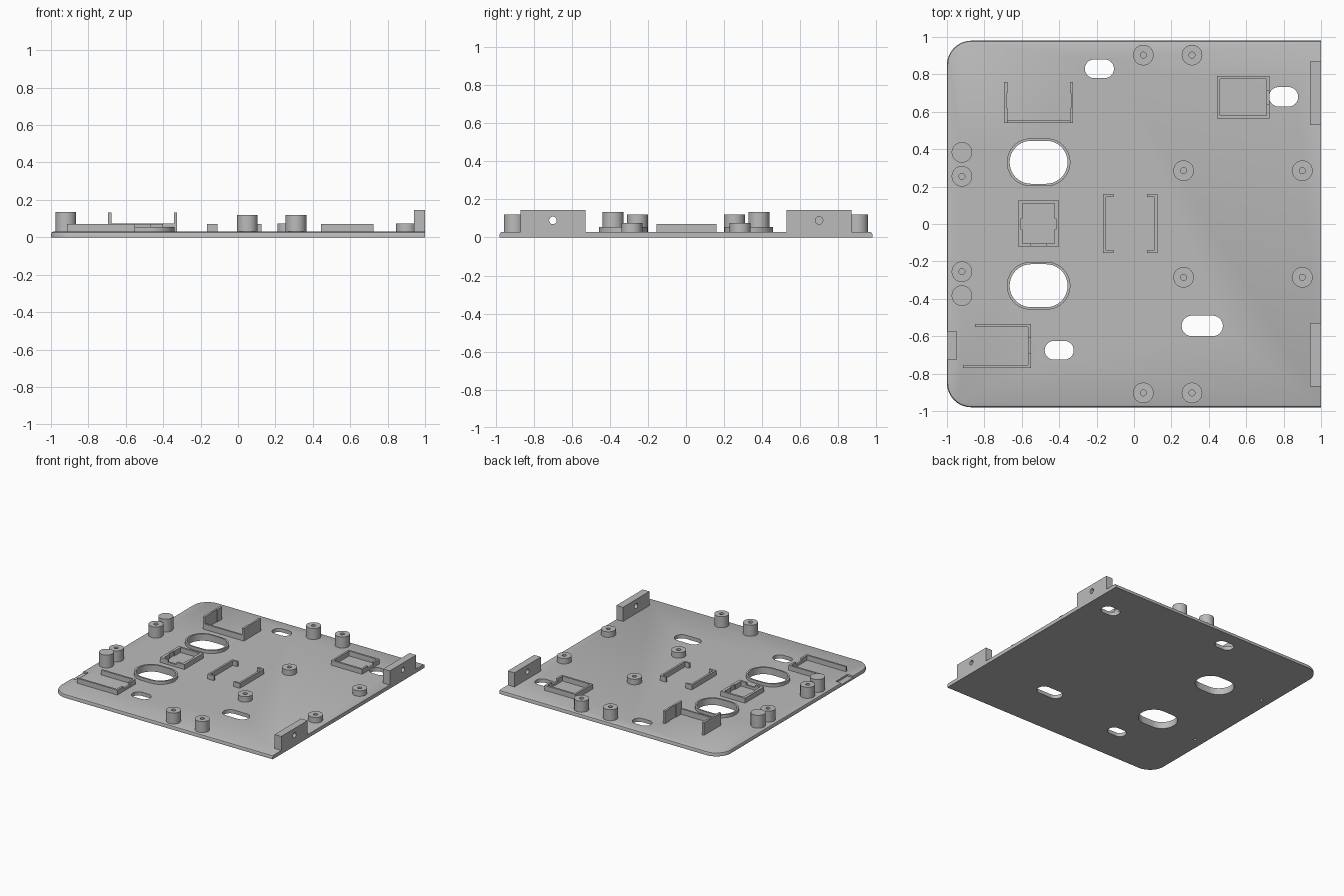
import bpy, bmesh
from math import cos, sin, pi
from mathutils import Matrix, Vector

cube = bpy.data.objects.get("Cube")
if cube:
    bpy.data.objects.remove(cube)

grey = bpy.data.materials.new("plain grey")
grey.use_nodes = True
grey.diffuse_color = (0.5, 0.5, 0.5, 1)
grey.node_tree.nodes["Principled BSDF"].inputs["Base Color"].default_value = (0.5, 0.5, 0.5, 1)

TOP = 0.03          # upper face of the base plate
SINK = TOP - 0.004  # parts start slightly inside the plate


def finish(name, bm, smooth=False):
    bmesh.ops.recalc_face_normals(bm, faces=bm.faces)
    mesh = bpy.data.meshes.new(name)
    bm.to_mesh(mesh)
    bm.free()
    mesh.materials.append(grey)
    ob = bpy.data.objects.new(name, mesh)
    bpy.context.collection.objects.link(ob)
    if smooth:
        activate(ob)
        bpy.ops.object.shade_smooth_by_angle(angle=pi / 6)
    return ob


def activate(ob):
    bpy.ops.object.select_all(action='DESELECT')
    ob.select_set(True)
    bpy.context.view_layer.objects.active = ob


def outline(x0, x1, y0, y1, left, right=None, seg=10):
    """Rounded rectangle with separate radii for its left and right corners."""
    right = left if right is None else right
    pts = []
    for k, (x, y, sx, sy, r) in enumerate([(x1, y1, 1, 1, right), (x0, y1, -1, 1, left),
                                           (x0, y0, -1, -1, left), (x1, y0, 1, -1, right)]):
        steps = seg if r else 0
        for i in range(steps + 1):
            a = (k + i / max(steps, 1)) * pi / 2
            pts.append((x - sx * r + r * cos(a), y - sy * r + r * sin(a)))
    return pts


def circle(x, y, r, n=32):
    return [(x + r * cos(2 * pi * i / n), y + r * sin(2 * pi * i / n)) for i in range(n)]


def slot(x, y, w, d):
    r = d / 2 - 0.0005
    return outline(x - w / 2, x + w / 2, y - d / 2, y + d / 2, r)


def loft(name, loops, ring=False, smooth=True):
    """Skin a stack of (outline, z); close as a ring or cap both ends."""
    bm = bmesh.new()
    rows = [[bm.verts.new((x, y, z)) for x, y in pts] for pts, z in loops]
    for a, b in zip(rows, rows[1:] + rows[:1] if ring else rows[1:]):
        for i in range(len(a)):
            j = (i + 1) % len(a)
            bm.faces.new((a[i], a[j], b[j], b[i]))
    if not ring:
        bm.faces.new(rows[0][::-1])
        bm.faces.new(rows[-1])
    return finish(name, bm, smooth)


def boxes(name, spans):
    """One object from boxes standing on the plate: x0, x1, y0, y1, top."""
    bm = bmesh.new()
    for x0, x1, y0, y1, z1 in spans:
        centre = Vector(((x0 + x1) / 2, (y0 + y1) / 2, (SINK + z1) / 2))
        size = (x1 - x0, y1 - y0, z1 - SINK)
        bmesh.ops.create_cube(bm, size=1, matrix=Matrix.Translation(centre) @ Matrix.Diagonal((*size, 1)))
    return finish(name, bm)


def cut(ob, cutters):
    for c in cutters:
        activate(ob)
        mod = ob.modifiers.new("cut", 'BOOLEAN')
        mod.operation, mod.solver, mod.object = 'DIFFERENCE', 'EXACT', c
        bpy.ops.object.modifier_apply(modifier=mod.name)
        bpy.data.objects.remove(c)


# Base plate, eased along three upper edges
def plate_loop(inset):
    return outline(-1 + inset, 1, -0.98 + inset, 0.98 - inset, 0.13 - inset, 0)


plate = loft("base_plate", [(plate_loop(0), 0), (plate_loop(0), 0.017),
                            (plate_loop(0.004), 0.026), (plate_loop(0.013), TOP)], smooth=False)

# Openings through the plate
slots = [slot(-0.185, 0.83, 0.155, 0.1), slot(0.8, 0.68, 0.155, 0.105),
         slot(-0.4, -0.675, 0.155, 0.1), slot(0.365, -0.545, 0.22, 0.11)]
for s in (1, -1):
    slots.append(slot(-0.51, 0.33 * s, 0.31, 0.23))
    slots.append(circle(-0.92, 0.385 * s, 0.012, 16))
cutters = [loft("cutter", [(p, -0.1), (p, 0.1)], smooth=False) for p in slots]
# Shallow recess at the left edge
recess = outline(-1.1, -0.95, -0.725, -0.575, 0)
cutters.append(loft("cutter", [(recess, 0.015), (recess, 0.1)], smooth=False))
cut(plate, cutters)
activate(plate)
bpy.ops.object.shade_smooth_by_angle(angle=pi / 6)


# Screw bosses, mirrored front to back
def boss(name, x, y, top):
    outer, bore = circle(x, y, 0.055), circle(x, y, 0.016)
    loft(name, [(outer, SINK), (outer, top), (bore, top), (bore, TOP + 0.003)])


for side, s in (("back", 1), ("front", -1)):
    for i, x in enumerate((0.05, 0.31)):
        boss(f"{side}_tall_boss_{i + 1}", x, 0.903 * s, 0.12)
    for i, x in enumerate((0.265, 0.9)):
        boss(f"{side}_short_boss_{i + 1}", x, 0.285 * s, 0.075)
    boss(f"{side}_edge_boss", -0.92, 0.255 * s, 0.12)
    post = circle(-0.92, 0.383 * s, 0.055)
    loft(f"{side}_edge_post", [(post, SINK), (post, 0.135)])

    # Raised rim around each large oval opening
    rim, hole = slot(-0.51, 0.33 * s, 0.34, 0.255), slot(-0.51, 0.33 * s, 0.31, 0.23)
    loft(f"{side}_oval_rim", [(rim, SINK), (rim, 0.055), (hole, 0.055), (hole, SINK)], ring=True)

    # Upright end block with a cross hole
    y0, y1 = sorted((0.53 * s, 0.87 * s))
    block = boxes(f"{side}_end_block", [(0.94, 1, y0, y1, 0.145)])
    drill = loft("cutter", [(circle(0, 0, 0.02, 24), -0.1), (circle(0, 0, 0.02, 24), 0.1)], smooth=False)
    drill.data.transform(Matrix.Translation((0.97, 0.7 * s, 0.09)) @ Matrix.Rotation(pi / 2, 4, 'Y'))
    cut(block, [drill])

H, W = 0.07, 0.016  # usual wall height and thickness

# Back left holder: low front wall, tall arms with thicker roots and tips
holder = [(-0.695, -0.325, 0.54, 0.555, 0.075)]
for x, d in ((-0.695, 1), (-0.325, -1)):
    for y0, y1, t in ((0.54, 0.62, 0.018), (0.62, 0.7, 0.013), (0.7, 0.76, 0.018)):
        a, b = sorted((x, x + d * t))
        holder.append((a, b, y0, y1, 0.132))
boxes("tall_holder", holder)

# Centre pair of facing channel clips
for name, x, d in (("left_channel_clip", -0.165, 1), ("right_channel_clip", 0.125, -1)):
    spans = []
    for reach, y0, y1 in ((W, -0.155, 0.16), (0.056, 0.145, 0.16), (0.056, -0.155, -0.14)):
        a, b = sorted((x, x + d * reach))
        spans.append((a, b, y0, y1, H))
    boxes(name, spans)

# Small square frame with a lowered front latch
boxes("small_frame", [
    (-0.62, -0.604, -0.12, 0.125, H), (-0.416, -0.4, -0.12, 0.125, H),
    (-0.62, -0.4, 0.109, 0.125, H), (-0.62, -0.55, -0.12, -0.104, H),
    (-0.47, -0.4, -0.12, -0.104, H), (-0.55, -0.47, -0.12, -0.104, 0.05),
    (-0.604, -0.596, 0.03, 0.109, H), (-0.604, -0.596, -0.104, -0.03, H),
    (-0.424, -0.416, 0.03, 0.109, H), (-0.424, -0.416, -0.104, -0.03, H)])

# Back right frame with a lowered latch on its right wall
boxes("right_frame", [
    (0.445, 0.461, 0.565, 0.79, H), (0.445, 0.725, 0.774, 0.79, H),
    (0.445, 0.725, 0.565, 0.581, H), (0.709, 0.725, 0.565, 0.64, H),
    (0.709, 0.725, 0.715, 0.79, H), (0.709, 0.725, 0.64, 0.715, 0.05)])

# Front left holder, open toward the edge recess
boxes("edge_holder", [
    (-0.915, -0.55, -0.77, -0.755, H), (-0.85, -0.55, -0.55, -0.535, H),
    (-0.566, -0.55, -0.77, -0.69, H), (-0.566, -0.55, -0.61, -0.535, H),
    (-0.566, -0.55, -0.69, -0.61, 0.05)])
